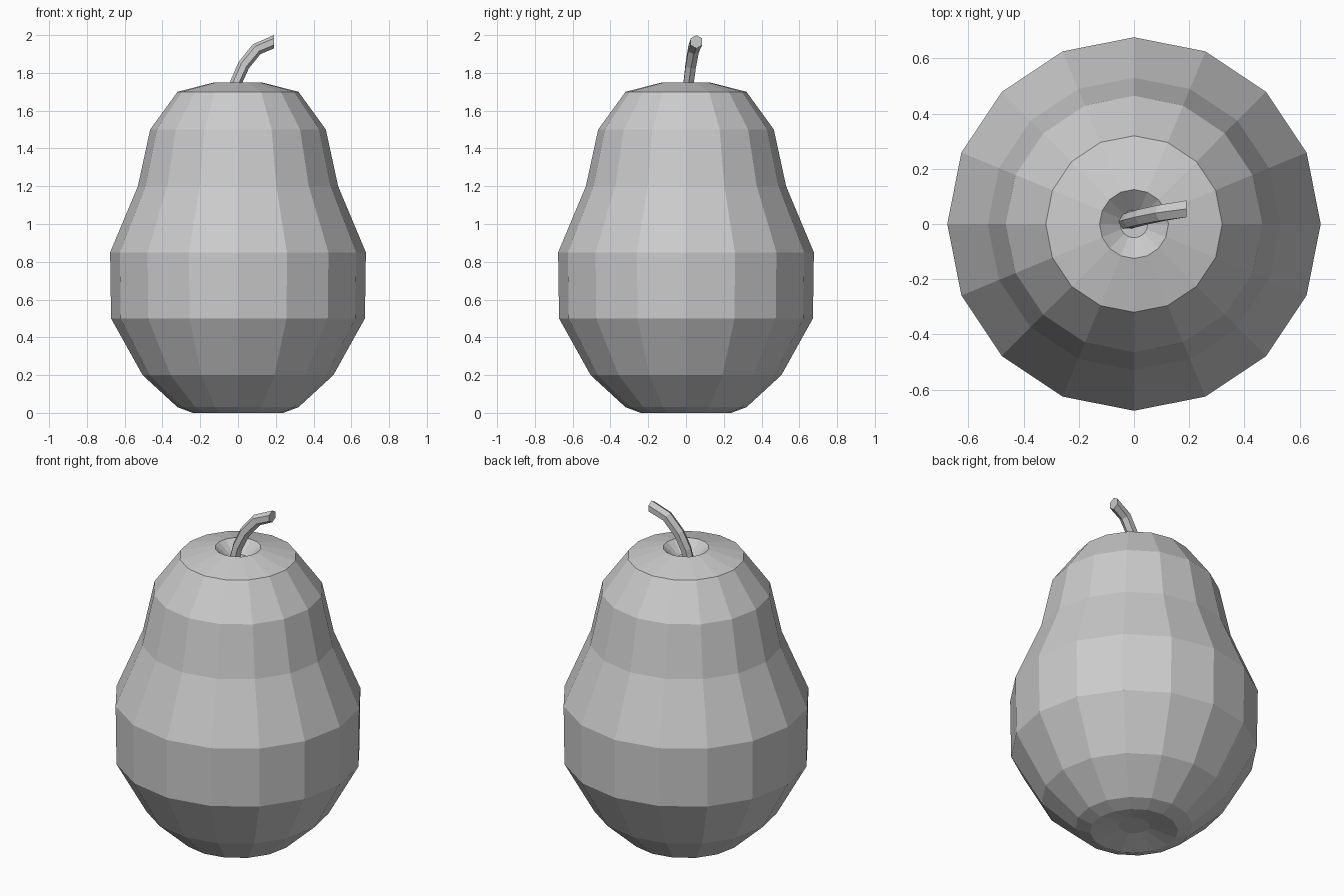
import bpy, bmesh
from math import cos, sin, tau
from mathutils import Vector

if "Cube" in bpy.data.objects:
    bpy.data.objects.remove(bpy.data.objects["Cube"])


def loft(name, rings):
    """Skin a stack of equal-sized vertex rings and cap both ends."""
    bm = bmesh.new()
    loops = [[bm.verts.new(p) for p in ring] for ring in rings]
    n = len(loops[0])
    for a, b in zip(loops, loops[1:]):
        for i in range(n):
            j = (i + 1) % n
            bm.faces.new((a[i], a[j], b[j], b[i]))
    bm.faces.new(loops[0][::-1])
    bm.faces.new(loops[-1])
    bmesh.ops.recalc_face_normals(bm, faces=bm.faces)
    mesh = bpy.data.meshes.new(name)
    bm.to_mesh(mesh)
    bm.free()
    obj = bpy.data.objects.new(name, mesh)
    bpy.context.collection.objects.link(obj)
    return obj


# Fruit body: 16-sided lathe, (radius, height), dimpled at both ends
profile = [(0.085, 0.035), (0.24, 0.0), (0.32, 0.03), (0.505, 0.2),
           (0.672, 0.5), (0.677, 0.85), (0.53, 1.2), (0.465, 1.5),
           (0.32, 1.70), (0.125, 1.75), (0.05, 1.685)]
SIDES = 16
loft("pear_body", [[(r * cos(tau * i / SIDES), r * sin(tau * i / SIDES), z)
                    for i in range(SIDES)] for r, z in profile])

# Stem: hexagonal section swept along a bent path, ending in a vertical face
path = [Vector(p) for p in [(-0.03, 0.008, 1.665), (-0.01, 0.014, 1.75),
                            (0.03, 0.025, 1.84), (0.098, 0.04, 1.925),
                            (0.19, 0.055, 1.965)]]
radii = [0.03, 0.031, 0.032, 0.033, 0.035]
side = Vector((0, 1, 0))
rings = []
for k, p in enumerate(path):
    last = k == len(path) - 1
    t = Vector((1, 0, 0)) if last else path[k + 1] - path[max(k - 1, 0)]
    t.normalize()
    s = (side - t * side.dot(t)).normalized()
    up = t.cross(s)
    rings.append([p + radii[k] * (sin(tau * i / 6) * s + cos(tau * i / 6) * up)
                  for i in range(6)])
loft("stem", rings)
